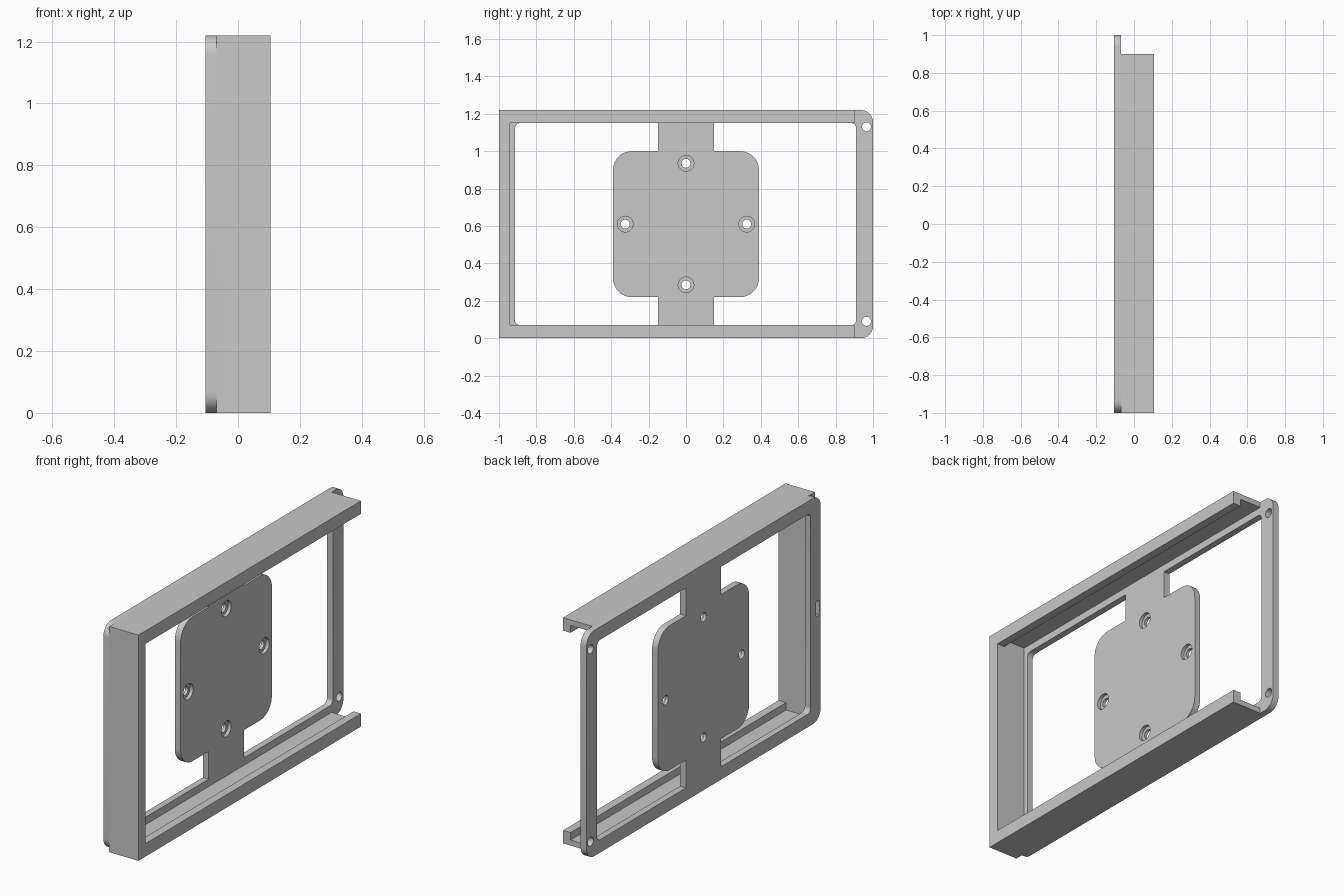
import bpy, bmesh
from math import sin, cos, pi

cube = bpy.data.objects.get("Cube")
if cube:
    bpy.data.objects.remove(cube, do_unlink=True)

grey = bpy.data.materials.new("Plain grey")
grey.use_nodes = True
COLOUR = (0.58, 0.58, 0.58, 1)
grey.diffuse_color = COLOUR
grey.node_tree.nodes["Principled BSDF"].inputs["Base Color"].default_value = COLOUR

H = 1.22               # overall height
BACK, STEP, FACE = -0.105, -0.07, 0.105   # plate back, plate face, rail face


def outline(y0, y1, z0, z1, r=0.0, steps=10):
    """Rectangle in the YZ plane, optionally with rounded corners."""
    if r == 0:
        return [(y0, z0), (y1, z0), (y1, z1), (y0, z1)]
    corners = [(y1 - r, z1 - r), (y0 + r, z1 - r), (y0 + r, z0 + r), (y1 - r, z0 + r)]
    return [(cy + r * cos((q + i / steps) * pi / 2), cz + r * sin((q + i / steps) * pi / 2))
            for q, (cy, cz) in enumerate(corners) for i in range(steps + 1)]


def circle(y, z, r, n=32):
    return [(y + r * cos(2 * pi * i / n), z + r * sin(2 * pi * i / n)) for i in range(n)]


def prism(name, points, x0, x1):
    """Extrude a YZ outline along X."""
    bm = bmesh.new()
    face = bm.faces.new([bm.verts.new((x0, y, z)) for y, z in points])
    grown = bmesh.ops.extrude_face_region(bm, geom=[face])["geom"]
    for v in grown:
        if isinstance(v, bmesh.types.BMVert):
            v.co.x = x1
    bmesh.ops.recalc_face_normals(bm, faces=bm.faces)
    mesh = bpy.data.meshes.new(name)
    bm.to_mesh(mesh)
    bm.free()
    obj = bpy.data.objects.new(name, mesh)
    bpy.context.collection.objects.link(obj)
    mesh.materials.append(grey)
    return obj


def select(obj):
    bpy.ops.object.select_all(action='DESELECT')
    obj.select_set(True)
    bpy.context.view_layer.objects.active = obj


def combine(target, tool, operation='DIFFERENCE'):
    mod = target.modifiers.new("combine", 'BOOLEAN')
    mod.operation, mod.object, mod.solver = operation, tool, 'EXACT'
    select(target)
    bpy.ops.object.modifier_apply(modifier=mod.name)
    bpy.data.objects.remove(tool, do_unlink=True)


def cut(target, points, x0, x1):
    combine(target, prism("cutter", points, x0, x1))


# Thin rounded back frame with its window
frame = prism("back_frame", outline(-1, 1, 0, H, 0.065), BACK, STEP)
cut(frame, outline(-0.915, 0.91, 0.07, H - 0.07, 0.028), -0.2, 0.2)
for z in (0.09, H - 0.09):
    cut(frame, circle(0.965, z, 0.024), -0.2, 0.2)
# Small blind slot near the closed end
cut(frame, outline(-0.99, -0.96, 0.57, 0.65), -0.2, STEP - 0.005)

# Channel rails and closed end wall, open at the far end
rails = prism("channel_rails", outline(-1, 0.9, 0, H), STEP, FACE)
cut(rails, outline(-0.94, 1.1, 0.07, H - 0.07), -0.2, 0.2)
cut(rails, outline(-0.94, 1.1, 0.03, H - 0.03), -0.2, 0.06)

# Central mounting pad on a vertical strut
pad = prism("mounting_pad", outline(-0.39, 0.39, 0.22, 1.0, 0.1), BACK, STEP)
combine(pad, prism("strut", outline(-0.15, 0.15, 0.07, H - 0.07), BACK, STEP), 'UNION')
mid, reach = H / 2, 0.325
for dy, dz in ((reach, 0), (-reach, 0), (0, reach), (0, -reach)):
    cut(pad, circle(dy, mid + dz, 0.024), -0.2, 0.2)
    cut(pad, circle(dy, mid + dz, 0.042), -0.088, 0.2)

# Smooth rounded corners and holes, keep hard edges
for obj in (frame, rails, pad):
    select(obj)
    bpy.ops.object.shade_smooth_by_angle(angle=pi / 6)
